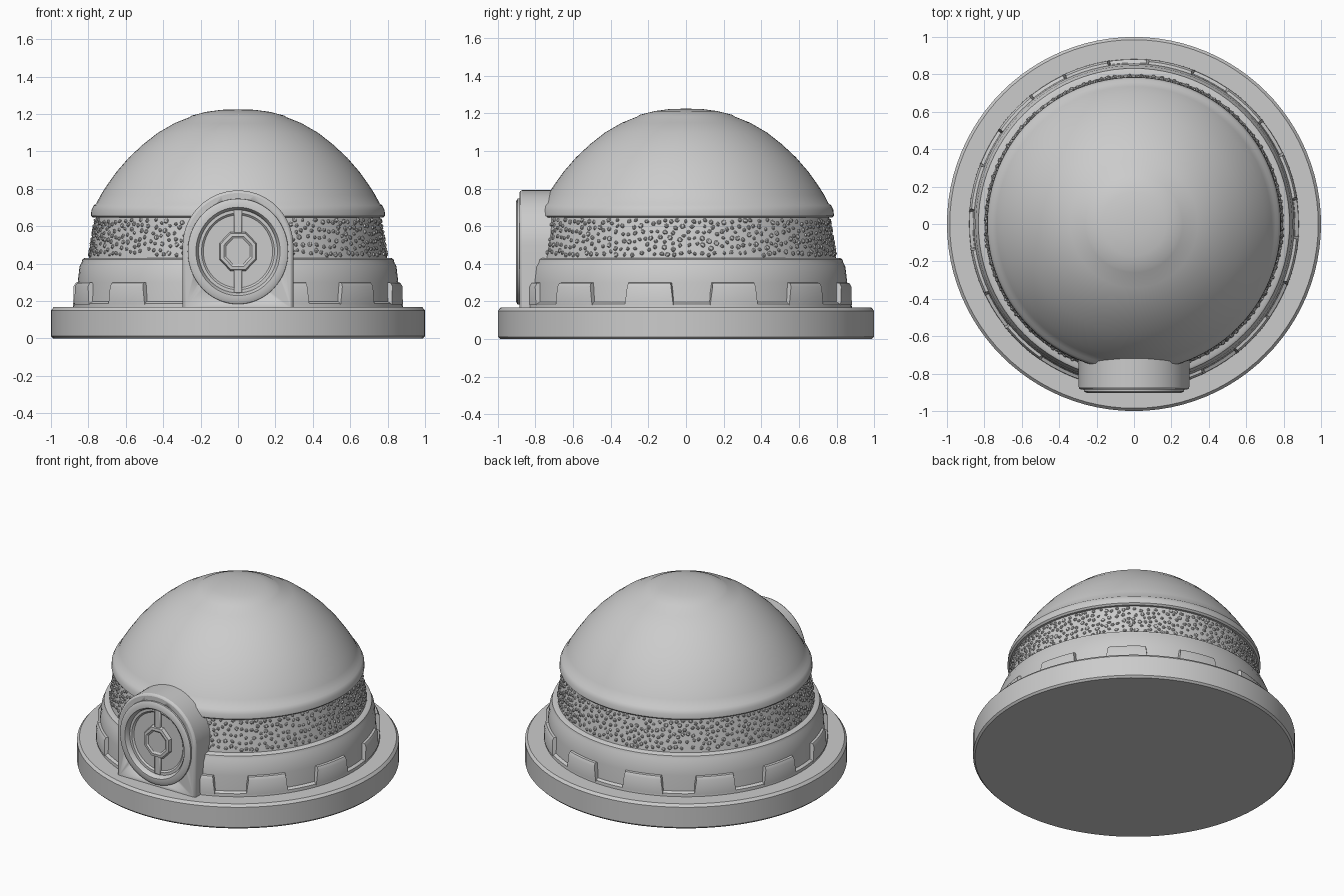
import bpy, bmesh, math, random
from mathutils import Vector, Matrix

if "Cube" in bpy.data.objects:
    bpy.data.objects.remove(bpy.data.objects["Cube"])

random.seed(4)


def finish(bm, name, angle=35):
    bmesh.ops.recalc_face_normals(bm, faces=bm.faces[:])
    me = bpy.data.meshes.new(name)
    bm.to_mesh(me)
    bm.free()
    ob = bpy.data.objects.new(name, me)
    bpy.context.collection.objects.link(ob)
    for o in bpy.context.selected_objects:
        o.select_set(False)
    ob.select_set(True)
    bpy.context.view_layer.objects.active = ob
    if angle:
        bpy.ops.object.shade_smooth_by_angle(angle=math.radians(angle))
    return ob


def lathe(name, profile, n=96, matrix=None, angle=35):
    """Revolve (radius, height) points around z."""
    bm = bmesh.new()
    vs = [bm.verts.new((r, 0, z)) for r, z in profile]
    es = [bm.edges.new(p) for p in zip(vs, vs[1:])]
    bmesh.ops.spin(bm, geom=vs + es, axis=(0, 0, 1), cent=(0, 0, 0),
                   steps=n, angle=2 * math.pi)
    bmesh.ops.remove_doubles(bm, verts=bm.verts[:], dist=1e-4)
    if matrix:
        bm.transform(matrix)
    return finish(bm, name, angle)


def extrude_outline(name, pts, y0, y1):
    """Extrude an (x, z) outline from y0 to y1."""
    bm = bmesh.new()
    f = bm.faces.new([bm.verts.new((x, y0, z)) for x, z in pts])
    ext = bmesh.ops.extrude_face_region(bm, geom=[f])["geom"]
    bmesh.ops.translate(bm, vec=(0, y1 - y0, 0),
                        verts=[g for g in ext if isinstance(g, bmesh.types.BMVert)])
    return finish(bm, name)


def bevel(ob, width, segments=2):
    m = ob.modifiers.new("bevel", 'BEVEL')
    m.width, m.segments = width, segments
    m.limit_method, m.angle_limit = 'ANGLE', math.radians(40)


# Round base slab
lathe("base", [(0, 0), (0.988, 0), (1, 0.012), (1, 0.15), (0.985, 0.167), (0, 0.167)])

# Lower wall with low skirt and a ledge on top
lathe("lower_wall", [(0.80, 0.16), (0.882, 0.16), (0.88, 0.187), (0.862, 0.197), (0.857, 0.3),
                     (0.847, 0.385), (0.836, 0.405), (0.832, 0.423), (0.82, 0.43), (0.77, 0.43)])

# Textured band wall
lathe("band", [(0.79, 0.42), (0.797, 0.43), (0.758, 0.655), (0.74, 0.655)])

# Dome with a thick lip and a slightly raised round cap
lathe("dome", [(0.74, 0.645), (0.775, 0.645), (0.786, 0.655), (0.784, 0.685), (0.772, 0.71),
               (0.757, 0.722), (0.735, 0.765), (0.70, 0.82), (0.65, 0.89), (0.585, 0.965),
               (0.51, 1.035), (0.43, 1.098), (0.34, 1.15), (0.26, 1.182), (0.245, 1.192),
               (0.17, 1.211), (0.09, 1.222), (0, 1.225)])

# Twelve raised curved blocks around the wall foot
bm = bmesh.new()
for k in range(12):
    mid = math.radians(17 + 30 * k)
    if abs((math.degrees(mid) % 360) - 270) < 14:
        continue  # covered by the door
    rows = []
    for i in range(7):
        t = i / 3 - 1
        row = []
        for r, z, half in ((0.84, 0.18, 8.8), (0.884, 0.18, 8.6), (0.883, 0.278, 7.8),
                           (0.872, 0.297, 7.6), (0.84, 0.302, 8.2)):
            a = mid + math.radians(half) * t
            row.append(bm.verts.new((r * math.cos(a), r * math.sin(a), z)))
        rows.append(row)
    for a, b in zip(rows, rows[1:]):
        for j in range(5):
            bm.faces.new((a[j], a[(j + 1) % 5], b[(j + 1) % 5], b[j]))
    bm.faces.new(rows[0])
    bm.faces.new(rows[-1])
finish(bm, "foot_blocks", 30)

# Scattered pebbles covering the band
bm = bmesh.new()
placed = []
for _ in range(9000):
    a, z = random.uniform(0, 2 * math.pi), random.uniform(0.445, 0.634)
    if abs(a - 1.5 * math.pi) < 0.33:
        continue
    if any(((abs(a - b + math.pi) % (2 * math.pi) - math.pi) * 0.78) ** 2 + (z - w) ** 2 < 0.0285 ** 2
           for b, w in placed):
        continue
    placed.append((a, z))
    s = random.uniform(0.010, 0.0155)
    r = 0.797 - (z - 0.43) * 0.173
    m = (Matrix.Rotation(a, 4, 'Z') @ Matrix.Translation((r, 0, z))
         @ Matrix.Rotation(random.uniform(0, 3), 4, 'X')
         @ Matrix.Diagonal((0.011, s, s * random.uniform(0.7, 1.1), 1)))
    bmesh.ops.create_icosphere(bm, subdivisions=1, radius=1, matrix=m)
finish(bm, "band_pebbles", 0)

# Arched door housing
CZ = 0.465
arch = [(0.296 * math.cos(math.pi * i / 40), 0.495 + 0.296 * math.sin(math.pi * i / 40))
        for i in range(41)]
housing = extrude_outline("door_housing", [(0.296, 0.15)] + arch + [(-0.296, 0.15)], -0.885, -0.68)
bevel(housing, 0.014)

# Oval recess cut into the housing
cutter = extrude_outline("door_cutter", [(0.245 * math.cos(2 * math.pi * i / 64),
                                          CZ + 0.26 * math.sin(2 * math.pi * i / 64))
                                         for i in range(64)], -1.0, -0.85)
cutter.hide_render = True
cutter.hide_set(True)
cut = housing.modifiers.new("recess", 'BOOLEAN')
cut.operation, cut.object, cut.solver = 'DIFFERENCE', cutter, 'EXACT'

# Oval door frame and door panel, facing -y
face = (Matrix.Translation((0, -0.85, CZ)) @ Matrix.Diagonal((1, 1, 1.05, 1))
        @ Matrix.Rotation(math.pi / 2, 4, 'X'))
lathe("door_frame", [(0.205, -0.005), (0.215, 0.04), (0.225, 0.054), (0.252, 0.054),
                     (0.268, 0.045), (0.27, 0.02), (0.205, -0.005)], 64, face)
lathe("door_panel", [(0, 0.012), (0.185, 0.012), (0.195, 0.022), (0.215, 0.022)], 64, face)

# Eight-sided hub with a dished middle
lathe("door_hub", [(0.112, 0.0), (0.1, 0.034), (0.082, 0.036), (0.07, 0.028), (0, 0.028)], 8,
      face @ Matrix.Rotation(math.pi / 8, 4, 'Z'), 20)

# Vertical bars above and below the hub
for name, side in (("door_bar_top", 1), ("door_bar_bottom", -1)):
    bar = extrude_outline(name, [(-0.022, CZ + side * 0.09), (0.022, CZ + side * 0.09),
                                 (0.022, CZ + side * 0.222), (-0.022, CZ + side * 0.222)],
                          -0.876, -0.85)
    bevel(bar, 0.006)
